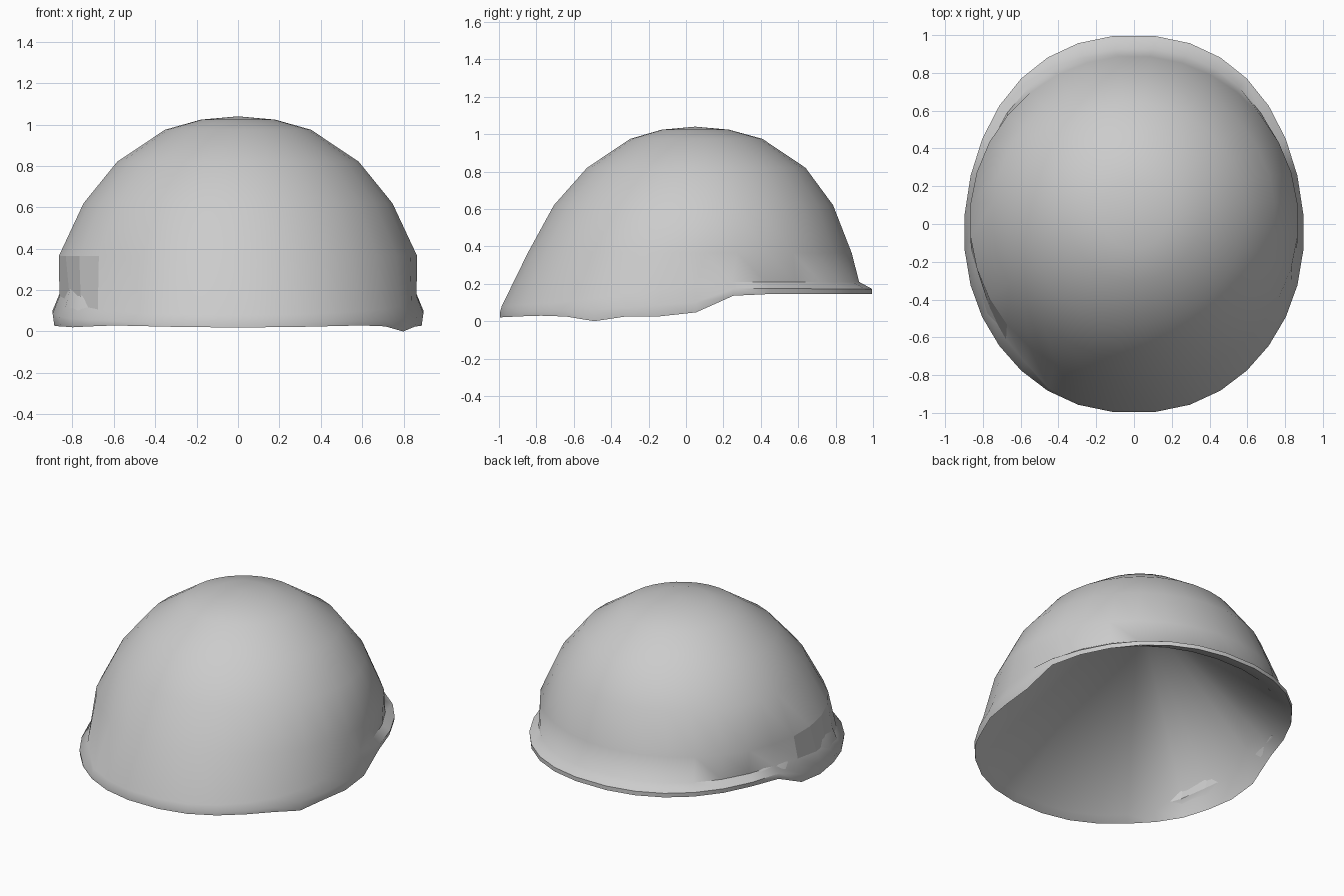
import bpy, bmesh, math

cube = bpy.data.objects.get("Cube")
if cube:
    bpy.data.objects.remove(cube, do_unlink=True)

SEGMENTS = 32
ANGLES = [(i + 0.5) * math.tau / SEGMENTS for i in range(SEGMENTS)]  # from the back

# Heights along y (front to back) of the shell's lower edges
RIM_Z = [(-1, .02), (-.8, .03), (-.5, .02), (-.33, .025), (-.15, .025),
         (.05, .045), (.25, .135), (.3, .145), (1, .145)]
LIP_Z = [(-1, .045), (-.5, .06), (.05, .1), (.25, .175), (1, .172)]
WALL_Z = [(-1, .08), (-.6, .11), (0, .19), (.25, .21), (1, .21)]
LINING_Z = [(-1, .05), (-.65, .07), (-.45, .2), (0, .27), (.3, .27), (.6, .2), (1, .18)]
# Dome rings: height, radius, y centre
DOME = [(.365, .87, .02), (.62, .75, .04), (.82, .587, .055),
        (.975, .355, .055), (1.024, .18, .05)]


def interp(points, v):
    v = max(points[0][0], min(points[-1][0], v))
    for (a, za), (b, zb) in zip(points, points[1:]):
        if v <= b:
            return za + (zb - za) * (v - a) / (b - a)


def outline(t):
    s = math.sin(t)
    return math.copysign(0.9 * abs(s) ** 0.9, s), math.cos(t) - 0.045 * s ** 6


def wall_scale(t):
    return 0.99 - 0.03 * (1 + math.cos(t))


def outer_wall_scale(t):
    # Slightly pushed in at the front of the right-hand side
    dented = math.sin(t) < 0 and -0.8 < math.cos(t) < -0.15
    return wall_scale(t) - (0.03 if dented else 0)


def rim_scale(t):
    return 1 - 0.01 * math.sin(t) ** 4


bm = bmesh.new()


def edge_ring(heights, scale):
    ring = []
    for t in ANGLES:
        x, y = outline(t)
        k = scale(t)
        ring.append(bm.verts.new((x * k, y * k, interp(heights, y))))
    return ring


def round_ring(z, r, cy):
    return [bm.verts.new((r * math.sin(t), cy + r * math.cos(t), z)) for t in ANGLES]


def bridge(a, b):
    n = SEGMENTS
    return [bm.faces.new((a[i], a[(i + 1) % n], b[(i + 1) % n], b[i])) for i in range(n)]


def fan(ring, z, cy):
    tip = bm.verts.new((0, cy, z))
    for i in range(SEGMENTS):
        bm.faces.new((ring[i], ring[(i + 1) % SEGMENTS], tip))


# Inner lining, rim, flared lip and dome, bottom to top
lining = edge_ring(LINING_Z, lambda t: wall_scale(t) - 0.035)
rim = edge_ring(RIM_Z, rim_scale)
lip = edge_ring(LIP_Z, lambda t: 1.0)
wall = edge_ring(WALL_Z, outer_wall_scale)
dome = [round_ring(*d) for d in DOME]

# Slight dip of the rim at the left front
for v in rim:
    if v.co.x > 0.6 and -0.55 < v.co.y < -0.4:
        v.co.z = 0.0

rings = [lining, rim, lip, wall] + dome
for low, high in zip(rings, rings[1:]):
    faces = bridge(low, high)
    if low is wall:
        lower_wall = [f.index for f in faces]
fan(lining, .97, .04)
fan(dome[-1], 1.04, .05)
bmesh.ops.recalc_face_normals(bm, faces=bm.faces)

mesh = bpy.data.meshes.new("helmet_shell")
bm.to_mesh(mesh)
bm.free()
shell = bpy.data.objects.new("helmet_shell", mesh)
bpy.context.collection.objects.link(shell)

# Plain grey material
grey = bpy.data.materials.new("grey")
grey.use_nodes = True
colour = (0.6, 0.6, 0.6, 1)
grey.diffuse_color = colour
grey.node_tree.nodes["Principled BSDF"].inputs["Base Color"].default_value = colour
mesh.materials.append(grey)

bpy.ops.object.select_all(action='DESELECT')
shell.select_set(True)
bpy.context.view_layer.objects.active = shell
bpy.ops.object.shade_smooth_by_angle(angle=math.radians(50))

# Flat facets on the pushed-in part of the outer wall
for p in mesh.polygons:
    c = p.center
    if c.x < -0.68 and -0.66 < c.y < 0.05 and .2 < c.z < .35 and p.normal.x < 0:
        p.use_smooth = False
